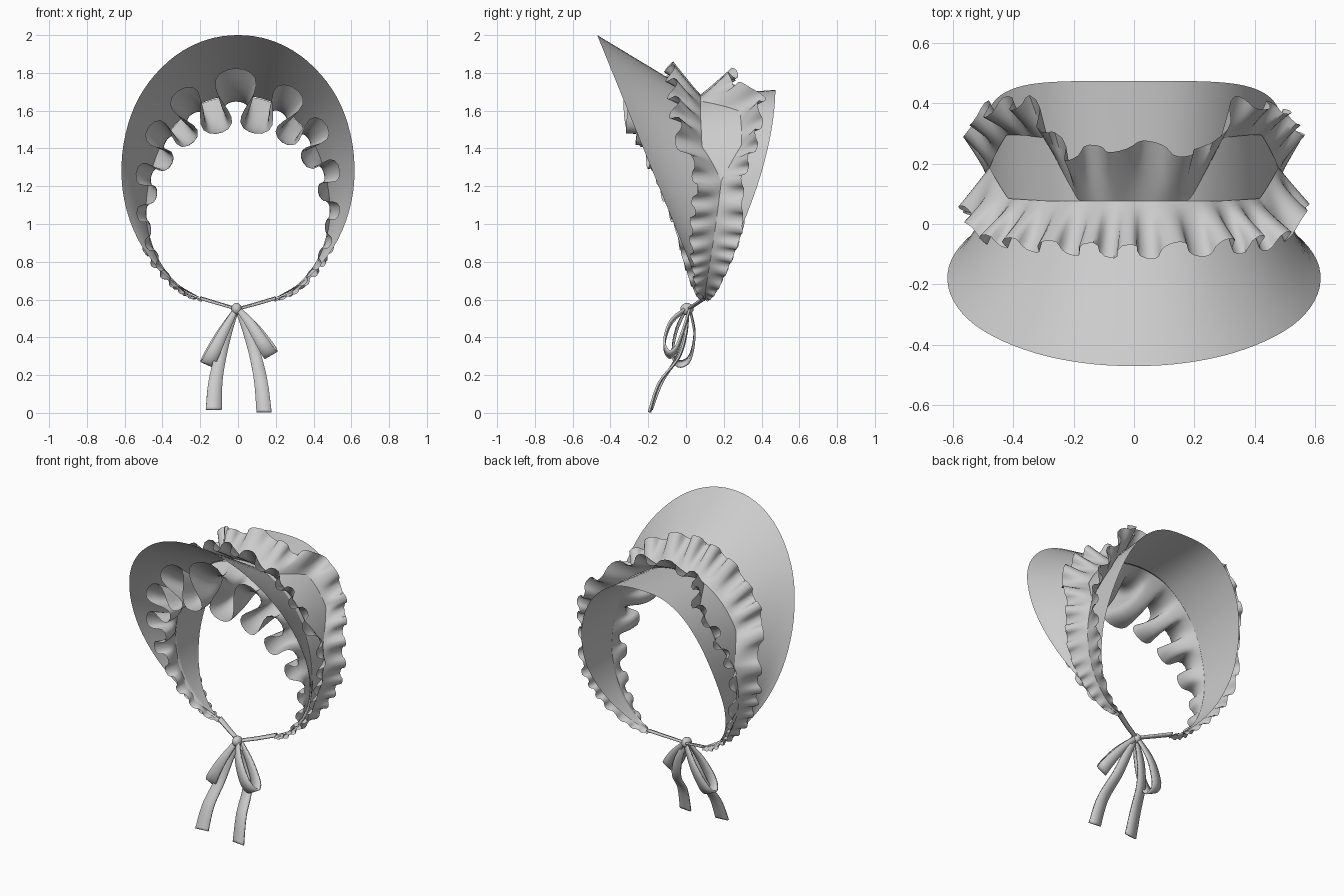
import bpy, bmesh, math
from mathutils import Vector

if "Cube" in bpy.data.objects:
    bpy.data.objects.remove(bpy.data.objects["Cube"])

cloth = bpy.data.materials.new("grey_cloth")
cloth.diffuse_color = (0.6, 0.6, 0.6, 1)
cloth.use_nodes = True
cloth.node_tree.nodes["Principled BSDF"].inputs["Base Color"].default_value = cloth.diffuse_color


def catmull(pts, t):
    """Smooth point at t in 0..1 along a list of tuples."""
    n = len(pts) - 1
    f = min(max(t, 0), 1) * n
    i = min(int(f), n - 1)
    f -= i
    p = [Vector(pts[min(max(k, 0), n)]) for k in (i - 1, i, i + 1, i + 2)]
    return 0.5 * (2 * p[1] + (p[2] - p[0]) * f + (2 * p[0] - 5 * p[1] + 4 * p[2] - p[3]) * f ** 2
                  + (3 * p[1] - p[0] - 3 * p[2] + p[3]) * f ** 3)


def sheet(name, fn, nu, nv, flip=False, thick=0):
    """Grid surface from fn(a, b), a and b in 0..1."""
    bm = bmesh.new()
    rows = [[bm.verts.new(fn(i / nu, j / nv)) for j in range(nv + 1)] for i in range(nu + 1)]
    for i in range(nu):
        for j in range(nv):
            q = [rows[i][j], rows[i + 1][j], rows[i + 1][j + 1], rows[i][j + 1]]
            bm.faces.new(q[::-1] if flip else q)
    return finish(name, bm, thick)


def finish(name, bm, thick=0):
    me = bpy.data.meshes.new(name)
    bm.to_mesh(me)
    bm.free()
    me.materials.append(cloth)
    ob = bpy.data.objects.new(name, me)
    bpy.context.collection.objects.link(ob)
    bpy.ops.object.select_all(action='DESELECT')
    ob.select_set(True)
    bpy.context.view_layer.objects.active = ob
    bpy.ops.object.shade_smooth_by_angle(angle=math.radians(50))
    if thick:
        s = ob.modifiers.new("thickness", 'SOLIDIFY')
        s.thickness = thick
        s.offset = 0
    return ob


# Half outlines (x, z) from the top down to the chin
BRIM = [(0, 2), (.17, 1.974), (.33, 1.892), (.47, 1.753), (.565, 1.58), (.614, 1.36),
        (.603, 1.13), (.525, .91), (.38, .725), (.19, .605)]
SEAM = [(0, 1.68), (.17, 1.65), (.3, 1.56), (.4, 1.43), (.465, 1.25), (.485, 1.05),
        (.45, .88), (.38, .75), (.28, .65), (.19, .605)]
BACK = [(0, 1.71), (.17, 1.69), (.31, 1.6), (.41, 1.45), (.47, 1.26), (.49, 1.05),
        (.455, .88), (.385, .75), (.285, .65), (.19, .605)]


def outline(table, u, depth):
    """Point on a mirrored outline, u in -1..1 with 0 at the top."""
    full = [(-x, z) for x, z in table[:0:-1]] + table
    x, z = catmull(full, (u + 1) / 2)
    return Vector((x, depth(u, z), z))


def brim_edge(u):
    return outline(BRIM, u, lambda u, z: -.47 + (2 - z) * .407)


def seam(u):
    return outline(SEAM, u, lambda u, z: .06 + .04 * abs(u) ** 3)


def back_edge(u):
    def depth(u, z):
        s = min(max((z - .605) / 1.105, 0), 1)
        return .1 + .373 * (1 - (1 - s) ** 1.75)
    return outline(BACK, u, depth)


def crown_at(u, v):
    return seam(u).lerp(back_edge(u), v)


# Brim and crown shells
sheet("brim", lambda a, b: seam(2 * a - 1).lerp(brim_edge(2 * a - 1), b), 72, 6, True)
sheet("crown", lambda a, b: crown_at(2 * a - 1, b), 72, 6)


def keyed(vals, u, at=(0, .33, .6, 1)):
    """Linear blend of values keyed from the top to the chin."""
    u = abs(u)
    for k in range(len(at) - 1):
        if u <= at[k + 1]:
            f = (u - at[k]) / (at[k + 1] - at[k])
            return vals[k] + (vals[k + 1] - vals[k]) * f
    return vals[-1]


def ruffle(name, root, reach, rise, amp, phase, swirl, cols, flip=False, dip=0, sway=.25):
    """Fluted strip from a root line: reach is along y, rise is outward, dip sags the middle."""
    def fn(a, b):
        u = 2 * a - 1
        p = root(u)
        out = Vector((p.x, 0, p.z - 1.15)).normalized()
        side = Vector((out.z, 0, -out.x))
        dy, dn = keyed(reach, u), keyed(rise, u)
        y = Vector((0, 1, 0))
        normal = (out * abs(dy) - y * math.copysign(dn, dy)).normalized()
        ph = phase(u) * 2 * math.pi
        am = keyed(amp, u)
        w = b ** 1.15
        sag = dip * am * math.sin(math.pi * b)
        return (p + out * (.004 - sag) + b * (dy * y + dn * out) + normal * (am * w * math.cos(ph))
                + side * (swirl * am * w * math.sin(2 * ph))
                + y * (sway * am * w * math.sin(ph + 2 * u)))
    return sheet(name, fn, cols, 8, flip)


def fine(shift):
    return lambda u: (11 * u + 4 * u * abs(u) + .22 * math.sin(9 * u + shift)
                      + .12 * math.sin(23 * u + 2 * shift))


# Outer ruffles: joined over the top and low on the sides, parted around a bare patch
PARTED = (0, .12, .21, .35, .46, 1)
ruffle("front_ruffle",
       lambda u: crown_at(u, keyed((.04, .04, .04, .06, .38, .4), u, PARTED)),
       (-.17, -.135, -.13, -.015), (.15, .12, .045, .01), (.036, .036, .016, .004),
       fine(.4), .3, 260, True)
ruffle("rear_ruffle",
       lambda u: crown_at(u, keyed((.04, .04, .55, .62, .38, .4), u, PARTED)),
       (.19, .085, .145, .015), (.12, .095, .04, .01), (.03, .034, .016, .004),
       fine(1.7), .3, 260)

# Broad fluted frill inside the brim
ruffle("inner_frill", lambda u: seam(u) - Vector((0, 0, .008)),
       (-.39, -.29, -.12, -.01), (-.03, 0, .008, .002), (.18, .105, .026, .003),
       lambda u: u * (5.2 + 4 * abs(u)) + .04, .36, 260, True, .45, .1)


def ribbon(name, path, widths, across):
    """Flat band along a smooth path."""
    ac = Vector(across).normalized()
    ws = [(w, 0) for w in widths]

    def fn(a, b):
        return catmull(path, a) + ac * ((b - .5) * catmull(ws, a)[0])
    return sheet(name, fn, 28, 2, thick=.011)


# Chin ties, bow and tails
for s, side in ((-1, "left"), (1, "right")):
    ribbon(side + "_tie", [(s * .2, .1, .608), (s * .1, .055, .578), (-.005, .015, .55)],
           (.035, .03, .025), (0, 1, .25))

ribbon("left_loop", [(-.01, 0, .55), (-.07, -.05, .44), (-.13, -.07, .32), (-.16, -.04, .26),
                     (-.155, .02, .29), (-.09, .045, .42), (-.01, .02, .55)],
       (.025, .05, .07, .075, .07, .05, .025), (.9, 0, -.4))
ribbon("right_loop", [(0, 0, .55), (.06, -.08, .48), (.13, -.115, .37), (.17, -.09, .31),
                      (.165, -.05, .34), (.09, -.01, .45), (0, .02, .55)],
       (.025, .05, .07, .075, .07, .05, .025), (.87, 0, .5))
ribbon("left_tail", [(-.01, .01, .54), (-.06, -.01, .42), (-.095, -.05, .29), (-.12, -.13, .16),
                     (-.128, -.185, .018)], (.025, .055, .065, .075, .085), (1, .1, 0))
ribbon("right_tail", [(0, .01, .54), (.055, 0, .42), (.095, -.04, .29), (.122, -.14, .16),
                      (.138, -.193, .004)], (.025, .055, .065, .072, .08), (1, -.1, 0))

bm = bmesh.new()
bmesh.ops.create_uvsphere(bm, u_segments=16, v_segments=10, radius=1)
for v in bm.verts:
    v.co = Vector((v.co.x * .028 - .008, v.co.y * .035 + .005, v.co.z * .032 + .55))
finish("knot", bm)
